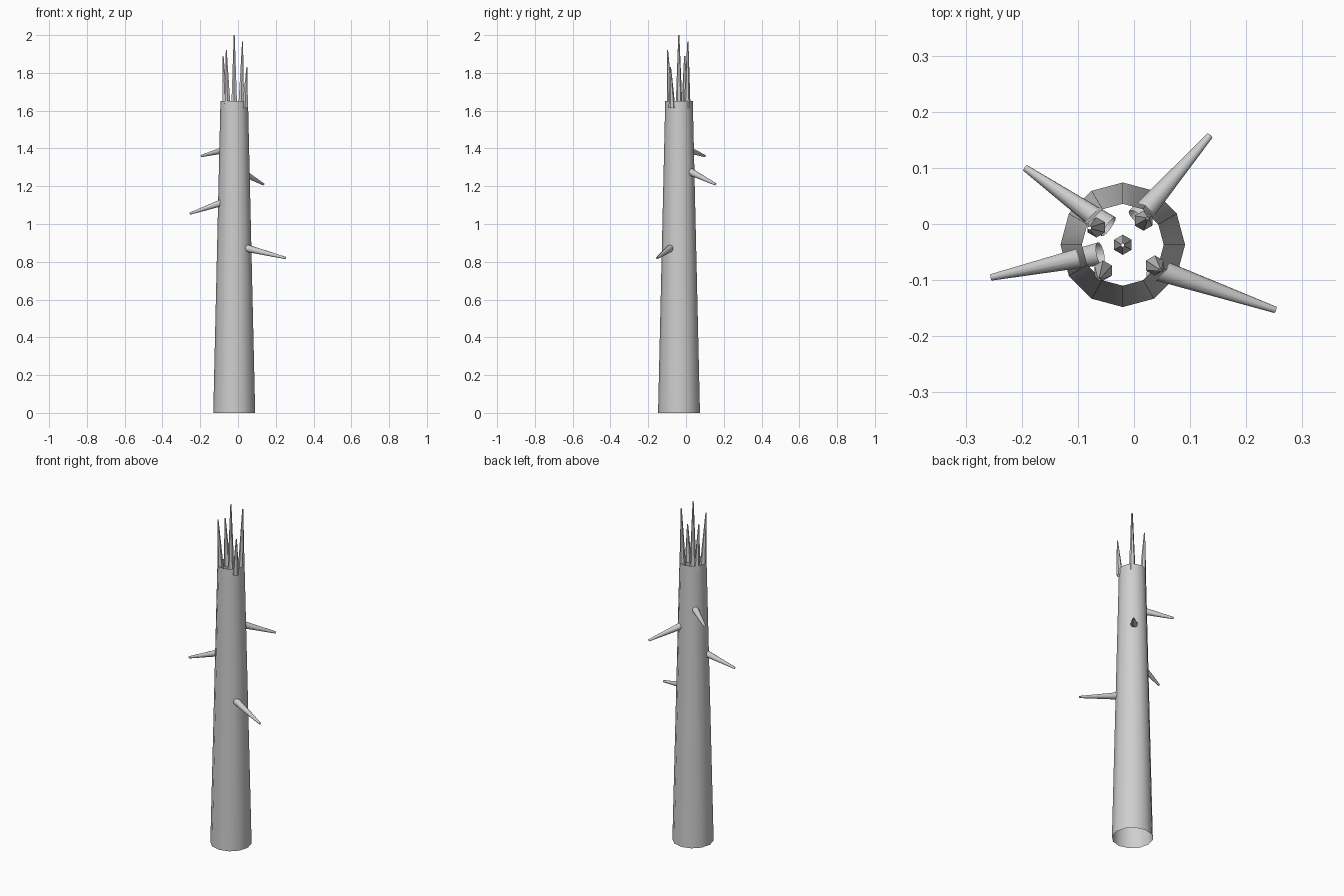
import bpy, bmesh, math
from mathutils import Vector

if "Cube" in bpy.data.objects:
    bpy.data.objects.remove(bpy.data.objects["Cube"])

grey = bpy.data.materials.new("weathered_grey")
grey.diffuse_color = (0.62, 0.62, 0.62, 1)
grey.use_nodes = True
grey.node_tree.nodes["Principled BSDF"].inputs["Base Color"].default_value = grey.diffuse_color


def tapered_tube(name, start, end, r1, r2, sides, smooth):
    """Open-ended tapered tube running from start to end."""
    a, b = Vector(start), Vector(end)
    axis = b - a
    bm = bmesh.new()
    bmesh.ops.create_cone(bm, cap_ends=False, segments=sides,
                          radius1=r1, radius2=r2, depth=axis.length)
    mesh = bpy.data.meshes.new(name)
    bm.to_mesh(mesh)
    bm.free()
    obj = bpy.data.objects.new(name, mesh)
    bpy.context.collection.objects.link(obj)
    obj.location = (a + b) / 2
    obj.rotation_euler = Vector((0, 0, 1)).rotation_difference(axis).to_euler()
    mesh.materials.append(grey)
    for p in mesh.polygons:
        p.use_smooth = smooth
    return obj


# Hollow trunk
CX, CY = -0.02, -0.037
tapered_tube("trunk", (CX, CY, 0), (CX, CY, 1.65), 0.111, 0.073, 12, True)

# Drooping broken branches: base, tip
branches = [
    ((-0.06, -0.053, 1.122), (-0.254, -0.095, 1.055)),
    ((0.03, -0.077, 0.876), (0.252, -0.153, 0.82)),
    ((0.007, 0.01, 1.283), (0.135, 0.157, 1.21)),
    ((-0.045, -0.005, 1.40), (-0.194, 0.10, 1.36)),
]
for i, (base, tip) in enumerate(branches):
    tapered_tube(f"branch_{i + 1}", base, tip, 0.021, 0.006, 12, True)

# Splinters standing in the broken top: base xy, tip
splinters = [
    ((CX, CY), (-0.02, -0.038, 2.0)),
    ((0.017, 0.006), (0.024, 0.01, 1.965)),
    ((0.037, -0.074), (0.047, -0.082, 1.83)),
    ((-0.055, -0.083), (-0.062, -0.098, 1.92)),
    ((-0.067, -0.006), (-0.079, -0.007, 1.89)),
]
for i, ((x, y), tip) in enumerate(splinters):
    tapered_tube(f"splinter_{i + 1}", (x, y, 1.615), tip, 0.018, 0.003, 6, False)
